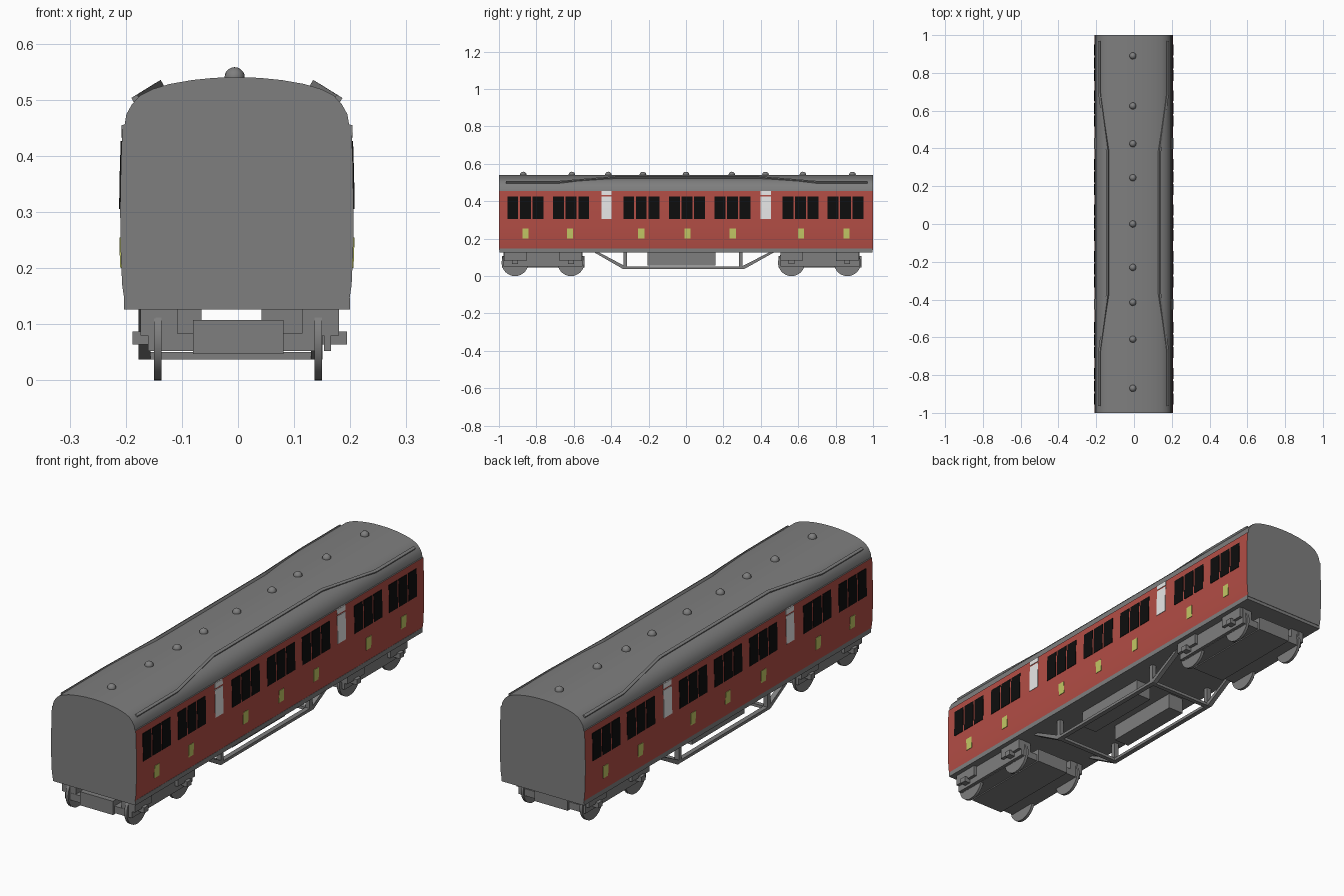
import bpy, bmesh, math
from mathutils import Vector, Matrix

if "Cube" in bpy.data.objects:
    bpy.data.objects.remove(bpy.data.objects["Cube"])

def mat(name, rgb):
    m = bpy.data.materials.new(name)
    m.diffuse_color = (*rgb, 1)
    m.use_nodes = True
    m.node_tree.nodes["Principled BSDF"].inputs["Base Color"].default_value = m.diffuse_color
    return m

GRAY = mat("mid_gray", (0.21, 0.21, 0.21))
RED = mat("carriage_red", (0.45, 0.075, 0.06))
BLACK = mat("window_black", (0.004, 0.004, 0.004))
WHITE = mat("door_white", (0.87, 0.87, 0.87))
YELLOW = mat("panel_yellow", (0.55, 0.58, 0.13))
CX = -0.002

def finish(name, bm, mats, smooth=False):
    bmesh.ops.recalc_face_normals(bm, faces=bm.faces[:])
    me = bpy.data.meshes.new(name)
    bm.to_mesh(me)
    bm.free()
    for m in mats:
        me.materials.append(m)
    ob = bpy.data.objects.new(name, me)
    bpy.context.collection.objects.link(ob)
    if smooth:
        bpy.ops.object.select_all(action='DESELECT')
        ob.select_set(True)
        bpy.context.view_layer.objects.active = ob
        bpy.ops.object.shade_smooth_by_angle(angle=math.radians(35))
    return ob

def loft(bm, rings):
    """Skin closed rings of points and cap both ends."""
    vs = [[bm.verts.new(p) for p in r] for r in rings]
    n = len(vs[0])
    for a, b in zip(vs, vs[1:]):
        for i in range(n):
            bm.faces.new((a[i], a[(i + 1) % n], b[(i + 1) % n], b[i]))
    bm.faces.new(vs[0])
    bm.faces.new(vs[-1])

def add_box(bm, x0, x1, y0, y1, z0, z1):
    loft(bm, [[(x0, y, z0), (x1, y, z0), (x1, y, z1), (x0, y, z1)] for y in (y0, y1)])

def box(name, *dims):
    bm = bmesh.new()
    add_box(bm, *dims)
    return finish(name, bm, [GRAY])

# body shell: half profile mirrored, extruded along y
half = [(0.2, 0.14), (0.2045, 0.17), (0.2075, 0.24), (0.208, 0.31), (0.2065, 0.39),
        (0.204, 0.455), (0.2, 0.456), (0.197, 0.474), (0.187, 0.492), (0.172, 0.508),
        (0.15, 0.519), (0.12, 0.528), (0.08, 0.535), (0.04, 0.539), (0, 0.54)]
profile = half + [(-x, z) for x, z in half[-2::-1]]
bm = bmesh.new()
loft(bm, [[(x + CX, y, z) for x, z in profile] for y in (-1, 1)])
bm.normal_update()
for f in bm.faces:
    f.material_index = int(abs(f.normal.x) > 0.9 and f.calc_center_median().z < 0.455)
finish("body_shell", bm, [GRAY, RED], True)

box("floor_sill", -0.203, 0.2, -0.998, 0.998, 0.126, 0.147)

# thin plates following the curved sides
def side_x(z):
    for (xa, za), (xb, zb) in zip(half, half[1:]):
        if za <= z <= zb:
            return xa + (xb - xa) * (z - za) / (zb - za)

def plates(name, spans, z0, z1, m):
    bm = bmesh.new()
    zs = [z0, (z0 + z1) / 2, z1]
    for s in (-1, 1):
        for y0, y1 in spans:
            outline = [(CX + s * (side_x(z) + 0.002), z) for z in zs]
            outline += [(CX + s * (side_x(z) - 0.004), z) for z in reversed(zs)]
            loft(bm, [[(x, y, z) for x, z in outline] for y in (y0, y1)])
    return finish(name, bm, [m])

groups = [-0.955, -0.71, -0.335, -0.09, 0.153, 0.516, 0.757]
plates("side_windows", [(g + k * 0.067, g + k * 0.067 + 0.058) for g in groups for k in range(3)],
       0.305, 0.426, BLACK)
doors = [(-0.452, -0.398), (0.398, 0.455)]
plates("door_windows", doors, 0.305, 0.426, WHITE)
plates("door_vents", doors, 0.433, 0.4545, WHITE)
plates("yellow_panels", [(y - 0.017, y + 0.017) for y in
       (-0.858, -0.62, -0.24, 0.008, 0.25, 0.615, 0.858)], 0.2, 0.254, YELLOW)

# roof ventilators
bm = bmesh.new()
for y in (-0.87, -0.61, -0.415, -0.23, 0, 0.245, 0.425, 0.625, 0.89):
    bmesh.ops.create_uvsphere(bm, u_segments=16, v_segments=10, radius=0.018,
                              matrix=Matrix.Translation((-0.006, y, 0.54)))
finish("roof_ventilators", bm, [GRAY], True)

# rain strips that rise towards the roof centre
path = [(0.18, -0.963, 0.501), (0.18, -0.68, 0.501), (0.138, -0.37, 0.527),
        (0.138, 0.385, 0.527), (0.18, 0.7, 0.501), (0.18, 0.97, 0.501)]
d, n = Vector((0.86, 0, -0.5)) * 0.006, Vector((0.5, 0, 0.86)) * 0.006
for s, side in ((-1, "left"), (1, "right")):
    bm = bmesh.new()
    rings = []
    for p in path:
        ring = [Vector(p) + a * d + b * n for a, b in ((-1, -1), (1, -1), (1, 1), (-1, 1))]
        rings.append([(s * v.x + CX, v.y, v.z) for v in ring])
    loft(bm, rings)
    finish(side + "_rain_strip", bm, [GRAY])

# bogies with wheels, frames and axle boxes
for label, axles, y0, y1 in (("front", (-0.914, -0.615), -0.985, -0.543),
                             ("rear", (0.564, 0.863), 0.495, 0.937)):
    box(label + "_bogie_plate", -0.155, 0.151, y0 + 0.01, y1 - 0.01, 0.052, 0.083)
    box(label + "_bogie_centre", -0.08, 0.081, y0, y1, 0.047, 0.107)
    frame, wheels = bmesh.new(), bmesh.new()
    for s in (-1, 1):
        def sbox(a, b, *rest):
            add_box(frame, *sorted((s * a + 0.003, s * b + 0.003)), *rest)
        sbox(0.15, 0.163, y0 + 0.01, y1 - 0.01, 0.052, 0.125)
        for y in axles:
            sbox(0.111, 0.177, y - 0.06, y + 0.06, 0.08, 0.127)
            sbox(0.14, 0.191, y - 0.015, y + 0.015, 0.064, 0.087)
            m = Matrix.Translation((s * 0.143, y, 0.072)) @ Matrix.Rotation(math.pi / 2, 4, 'Y')
            bmesh.ops.create_cone(wheels, cap_ends=True, segments=32, radius1=0.072,
                                  radius2=0.072, depth=0.013, matrix=m)
    finish(label + "_bogie_frame", frame, [GRAY])
    finish(label + "_wheels", wheels, [GRAY], True)

# underframe trusses: sloped ends, bottom rail, posts
beams = [[(-0.5, 0.132), (-0.475, 0.132), (-0.32, 0.05), (-0.335, 0.037)],
         [(-0.335, 0.037), (-0.32, 0.05), (0.295, 0.05), (0.31, 0.037)],
         [(0.31, 0.037), (0.295, 0.05), (0.455, 0.132), (0.48, 0.132)],
         [(-0.335, 0.042), (-0.315, 0.042), (-0.315, 0.132), (-0.335, 0.132)],
         [(0.283, 0.042), (0.303, 0.042), (0.303, 0.132), (0.283, 0.132)]]
for side, x0, x1 in (("left", -0.177, -0.156), ("right", 0.13, 0.151)):
    bm = bmesh.new()
    for q in beams:
        loft(bm, [[(x, y, z) for y, z in q] for x in (x0, x1)])
    finish(side + "_truss", bm, [GRAY])
for label, y in (("front", -0.325), ("rear", 0.293)):
    box(label + "_truss_crossbar", -0.16, 0.135, y - 0.01, y + 0.01, 0.037, 0.05)

# equipment boxes under the floor
box("left_equipment_box", -0.14, -0.065, -0.206, 0.158, 0.056, 0.13)
box("right_equipment_box", 0.042, 0.117, -0.206, 0.158, 0.056, 0.13)
